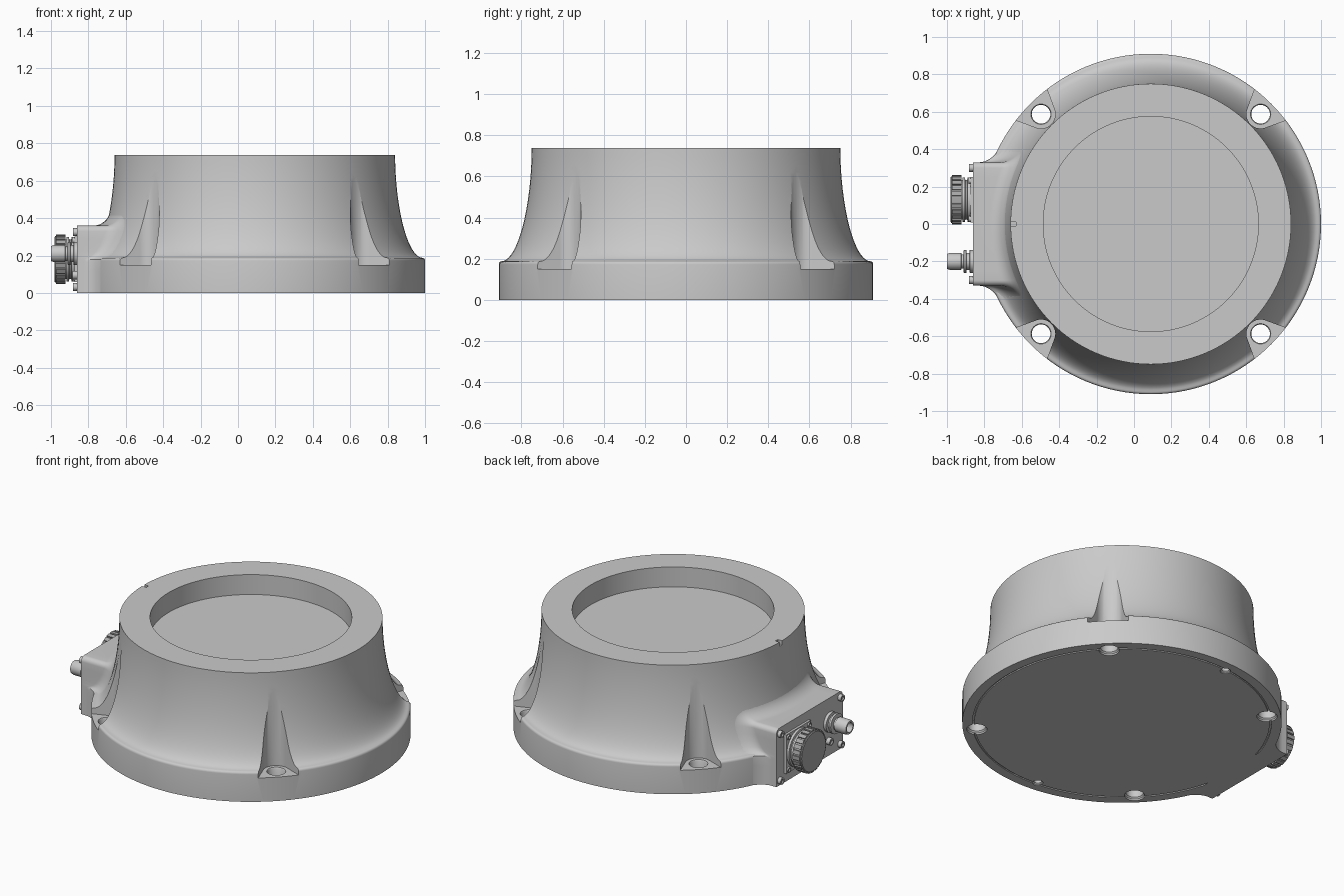
import bpy, bmesh, math
from mathutils import Matrix, Vector

cube = bpy.data.objects.get("Cube")
if cube:
    bpy.data.objects.remove(cube, do_unlink=True)

CX = 0.09        # centre of the round housing
FACE = -0.86     # outer face of the connector box
HEIGHT = 0.737


def material(name, value):
    m = bpy.data.materials.new(name)
    m.use_nodes = True
    colour = (value, value, value, 1)
    m.diffuse_color = colour
    m.node_tree.nodes["Principled BSDF"].inputs["Base Color"].default_value = colour
    return m


GREY = material("light grey metal", 0.59)
DARK = material("dark grey cap", 0.4)


def finish(name, bm, mat=GREY):
    bmesh.ops.recalc_face_normals(bm, faces=bm.faces)
    mesh = bpy.data.meshes.new(name)
    bm.to_mesh(mesh)
    bm.free()
    ob = bpy.data.objects.new(name, mesh)
    bpy.context.collection.objects.link(ob)
    mesh.materials.append(mat)
    return ob


def smooth(ob):
    bpy.ops.object.select_all(action='DESELECT')
    ob.select_set(True)
    bpy.context.view_layer.objects.active = ob
    bpy.ops.object.shade_smooth_by_angle(angle=math.radians(30))


def lathe(bm, profile, matrix, n=32):
    """Revolve (radius, height) points about local z."""
    rings = []
    for r, z in profile:
        if r == 0:
            rings.append([bm.verts.new(matrix @ Vector((0, 0, z)))])
        else:
            rings.append([bm.verts.new(matrix @ Vector((r * math.cos(a), r * math.sin(a), z)))
                          for a in (math.tau * i / n for i in range(n))])
    for a, b in zip(rings, rings[1:]):
        for i in range(n):
            j = (i + 1) % n
            if len(a) == 1:
                bm.faces.new((a[0], b[i], b[j]))
            elif len(b) == 1:
                bm.faces.new((a[i], a[j], b[0]))
            else:
                bm.faces.new((a[i], a[j], b[j], b[i]))


def box(bm, centre, size, matrix=Matrix()):
    bmesh.ops.create_cube(bm, size=1, matrix=matrix @ Matrix.Translation(centre)
                          @ Matrix.Diagonal((*size, 1)))


def cut(target, cutter):
    mod = target.modifiers.new("cut", 'BOOLEAN')
    mod.operation, mod.solver, mod.object = 'DIFFERENCE', 'EXACT', cutter
    bpy.context.view_layer.objects.active = target
    bpy.ops.object.modifier_apply(modifier=mod.name)
    bpy.data.objects.remove(cutter, do_unlink=True)


# Housing: flange with rounded rim, elliptical flared wall, recessed top, grooved underside
WALL = [(0.91, 0.172), (0.909, 0.178), (0.906, 0.183), (0.902, 0.186)]
for i in range(21):
    phi = math.pi / 2 * (1 - i / 20)
    flare = 1 - max(math.cos(phi), 0) ** 1.05
    WALL.append((0.75 + 0.145 * flare, HEIGHT - (HEIGHT - 0.188) * math.sin(phi) ** 1.05))
bm = bmesh.new()
lathe(bm, [(0, 0), (0.842, 0), (0.842, 0.007), (0.852, 0.007), (0.852, 0), (0.91, 0)]
      + WALL + [(0.575, HEIGHT), (0.575, 0.612), (0, 0.612)], Matrix.Translation((CX, 0, 0)), 128)
housing = finish("housing", bm)

# Four flared bolt pockets
pockets, holes = bmesh.new(), bmesh.new()
for k in range(4):
    place = Matrix.Translation((CX, 0, 0)) @ Matrix.Rotation(math.radians(45 + 90 * k), 4, 'Z')
    outline = [(1.0, -0.162)]
    for i in range(25):
        a = math.radians(-115 - 130 * i / 24)
        outline.append((0.83 + 0.076 * math.cos(a), 0.076 * math.sin(a)))
    outline.append((1.0, 0.162))
    low = [pockets.verts.new(place @ Vector((x, y, 0.15))) for x, y in outline]
    high = [pockets.verts.new(place @ Vector((x, y, 0.85))) for x, y in outline]
    pockets.faces.new(low)
    pockets.faces.new(high)
    for i in range(len(low)):
        j = (i + 1) % len(low)
        pockets.faces.new((low[i], low[j], high[j], high[i]))
    lathe(holes, [(0, -0.1), (0.058, -0.1), (0.058, 0.01), (0.05, 0.018), (0.05, 0.142),
                  (0.06, 0.16), (0, 0.16)], place @ Matrix.Translation((0.83, 0, 0)))

# Two small dowel holes underneath, and the index notch in the top rim
for side in (-1, 1):
    lathe(holes, [(0, -0.1), (0.03, -0.1), (0.03, 0.006), (0.022, 0.012), (0.022, 0.05), (0, 0.05)],
          Matrix.Translation((0.018, side * 0.832, 0)))
cut(housing, finish("pocket_cutter", pockets))
cut(housing, finish("hole_cutter", holes))
bm = bmesh.new()
box(bm, (-0.65, 0, HEIGHT), (0.04, 0.024, 0.05))
cut(housing, finish("notch_cutter", bm))
smooth(housing)


# Connector box blended into the wall with a concave fillet
def wall_radius(z):
    if z <= WALL[0][1]:
        return WALL[0][0]
    for (r0, z0), (r1, z1) in zip(WALL, WALL[1:]):
        if z <= z1:
            return r0 + (r1 - r0) * (z - z0) / (z1 - z0)
    return WALL[-1][0]


HALF, TOP, ROUND, FILLET = 0.33, 0.36, 0.03, 0.07
half_outline = [(HALF, z, 0) for z in (0, 0.06, 0.12, 0.165, 0.18, 0.19, 0.2, 0.22, 0.25, 0.29)]
for i in range(7):
    a = math.pi / 2 * i / 6
    half_outline.append((HALF - ROUND + ROUND * math.cos(a), TOP - ROUND + ROUND * math.sin(a), a))
half_outline += [(HALF * f, TOP, math.pi / 2) for f in (0.75, 0.6, 0.45, 0.3, 0.15, 0)]
outline = half_outline + [(-y, z, math.pi - a) for y, z, a in reversed(half_outline[:-1])]
bm = bmesh.new()
sections = [[bm.verts.new((FACE, y, z)) for y, z, a in outline]]
for s in range(9):
    t = math.pi / 2 * s / 8
    out, lift = FILLET * (1 - math.cos(t)), FILLET * (1 - math.sin(t)) - 0.002
    row = []
    for y, z, a in outline:
        py, pz = y + out * math.cos(a), z + out * math.sin(a)
        x = CX - math.sqrt(wall_radius(pz) ** 2 - py ** 2) - lift
        row.append(bm.verts.new((max(x, FACE + 0.005), py, pz)))
    sections.append(row)
for a, b in zip(sections, sections[1:]):
    for i in range(len(outline) - 1):
        bm.faces.new((a[i], a[i + 1], b[i + 1], b[i]))
bm.faces.new(sections[0])
bm.faces.new([s[0] for s in sections] + [s[-1] for s in reversed(sections)])
smooth(finish("connector_box", bm))


def outward(y, z):
    """Local z points out of the box face."""
    return Matrix.Translation((FACE, y, z)) @ Matrix.Rotation(-math.pi / 2, 4, 'Y')


# Large connector: square flange, stepped barrel and finely ribbed cap
big = outward(0.13, 0.18)
bm = bmesh.new()
box(bm, (0, 0, 0.007), (0.245, 0.245, 0.016), big)
lathe(bm, [(0, 0), (0.118, 0), (0.118, 0.03), (0.106, 0.032), (0.106, 0.042), (0.118, 0.044),
           (0.118, 0.056), (0.106, 0.058), (0.106, 0.07), (0, 0.07)], big, 48)
smooth(finish("large_connector", bm))
bm = bmesh.new()
lathe(bm, [(0, 0.062), (0.125, 0.062), (0.125, 0.116), (0.12, 0.12), (0, 0.12)], big, 48)
for k in range(24):
    spin = big @ Matrix.Rotation(math.tau * k / 24, 4, 'Z')
    box(bm, (0.12, 0, 0.088), (0.024, 0.024, 0.05), spin)
smooth(finish("large_connector_cap", bm, DARK))

# Small connector: collar, neck and tip with an open end
bm = bmesh.new()
lathe(bm, [(0, 0), (0.062, 0), (0.062, 0.018), (0.045, 0.02), (0.045, 0.035), (0.062, 0.037),
           (0.062, 0.05), (0.038, 0.052), (0.038, 0.062), (0.045, 0.064), (0.045, 0.125),
           (0.04, 0.14), (0.03, 0.14), (0.03, 0.1), (0, 0.1)], outward(-0.2, 0.21))
smooth(finish("small_connector", bm))

# Screws: box corners, flange corners and one plug
bm = bmesh.new()
spots = [(y, z, 0.021, 0.022) for y in (-0.3, 0.3) for z in (0.032, 0.325)]
spots += [(0.13 + a, 0.18 + b, 0.016, 0.024) for a in (-0.102, 0.102) for b in (-0.102, 0.102)]
spots.append((-0.185, 0.095, 0.022, 0.025))
for y, z, r, h in spots:
    lathe(bm, [(0, 0), (r, 0), (r, h), (r * 0.55, h), (r * 0.55, h * 0.6), (0, h * 0.6)],
          outward(y, z), 16)
smooth(finish("screws", bm))
